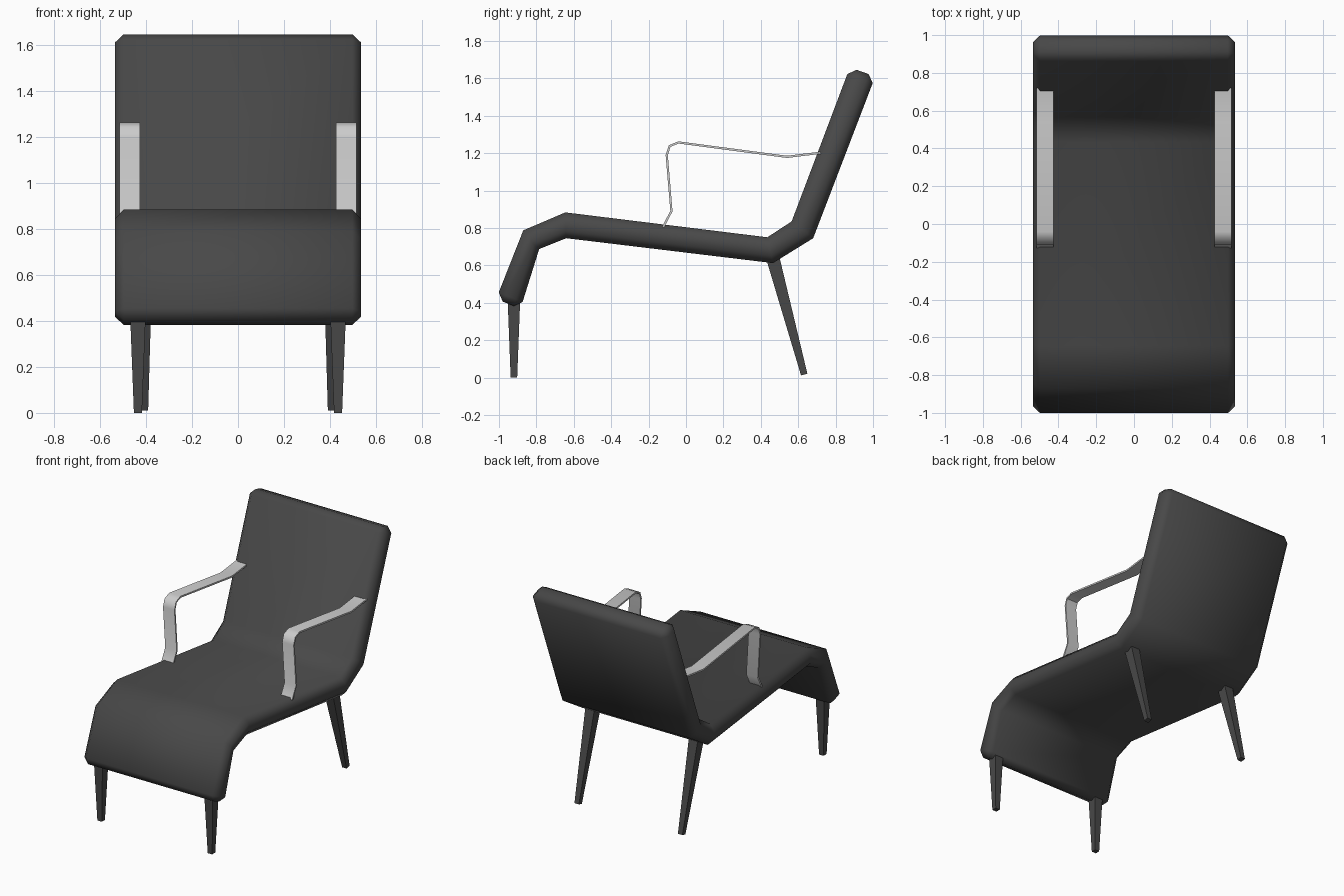
import bpy, bmesh, math
from mathutils import Vector

if "Cube" in bpy.data.objects:
    bpy.data.objects.remove(bpy.data.objects["Cube"])


def material(name, c):
    m = bpy.data.materials.new(name)
    m.diffuse_color = (c, c, c, 1)
    m.use_nodes = True
    m.node_tree.nodes["Principled BSDF"].inputs["Base Color"].default_value = m.diffuse_color
    return m


DARK = material("dark_grey", 0.065)
LIGHT = material("light_grey", 0.55)


def finish(bm, name, mat, smooth=None, mirror=False):
    bmesh.ops.recalc_face_normals(bm, faces=bm.faces)
    me = bpy.data.meshes.new(name)
    bm.to_mesh(me)
    bm.free()
    me.materials.append(mat)
    ob = bpy.data.objects.new(name, me)
    bpy.context.collection.objects.link(ob)
    if smooth:
        bpy.ops.object.select_all(action='DESELECT')
        ob.select_set(True)
        bpy.context.view_layer.objects.active = ob
        bpy.ops.object.shade_smooth_by_angle(angle=math.radians(smooth))
    if mirror:
        ob.modifiers.new("Mirror", 'MIRROR')
    return ob


def slab(upper, lower, x0, x1):
    """Closed strip between two (y, z) paths, spanning x0 to x1."""
    bm = bmesh.new()
    rings = [[bm.verts.new((x, *p)) for x, p in ((x0, u), (x1, u), (x1, l), (x0, l))]
             for u, l in zip(upper, lower)]
    for a, b in zip(rings, rings[1:]):
        for i in range(4):
            j = (i + 1) % 4
            bm.faces.new((a[i], a[j], b[j], b[i]))
    bm.faces.new(rings[0])
    bm.faces.new(rings[-1])
    bmesh.ops.recalc_face_normals(bm, faces=bm.faces)
    return bm


# Seat: one padded slab bent from front apron to backrest, rim chamfered
top = [(-1.015, .42), (-.87, .787), (-.645, .883), (.435, .75), (.565, .835), (.876, 1.658)]
under = [(-.885, .368), (-.785, .687), (-.64, .745), (.465, .612), (.68, .745), (1.012, 1.61)]
bm = slab(top, under, -.535, .535)
rim = [e for e in bm.edges if e.calc_face_angle() > math.radians(65)]
bmesh.ops.bevel(bm, geom=rim, offset=.038, segments=1, affect='EDGES')
finish(bm, "seat", DARK, smooth=70)

# Armrests: bent flat metal ribbons
path = [Vector(p) for p in ((-.122, .805), (-.078, .89), (-.103, 1.19), (-.087, 1.238),
                            (-.04, 1.257), (.54, 1.18), (.72, 1.202))]
outer, inner = [], []
for i, p in enumerate(path):
    d0 = (p - path[max(i - 1, 0)]).normalized()
    d1 = (path[min(i + 1, len(path) - 1)] - p).normalized()
    t = (d0 + d1).normalized()
    n = Vector((-t.y, t.x)) * .006
    outer.append(tuple(p + n))
    inner.append(tuple(p - n))
finish(slab(outer, inner, .425, .515), "armrest", LIGHT, smooth=50, mirror=True)


# Legs: square tapered posts, the rear pair raked backwards
def leg(name, x, foot, head, r_foot, r_head):
    f, h = Vector(foot), Vector(head)
    t = (h - f).normalized()
    n = Vector((t.y, -t.x))
    front = [tuple(f - n * r_foot), tuple(h - n * r_head)]
    back = [tuple(f + n * r_foot), tuple(h + n * r_head)]
    bm = slab(front, back, -1, 1)
    for v in bm.verts:
        near_foot = (v.co.yz - f).length < (v.co.yz - h).length
        v.co.x = x + v.co.x * (r_foot if near_foot else r_head)
    finish(bm, name, DARK, mirror=True)


leg("front_leg", .435, (-.92, 0), (-.92, .43), .0175, .034)
leg("rear_leg", .408, (.632, .016), (.46, .655), .0175, .036)
